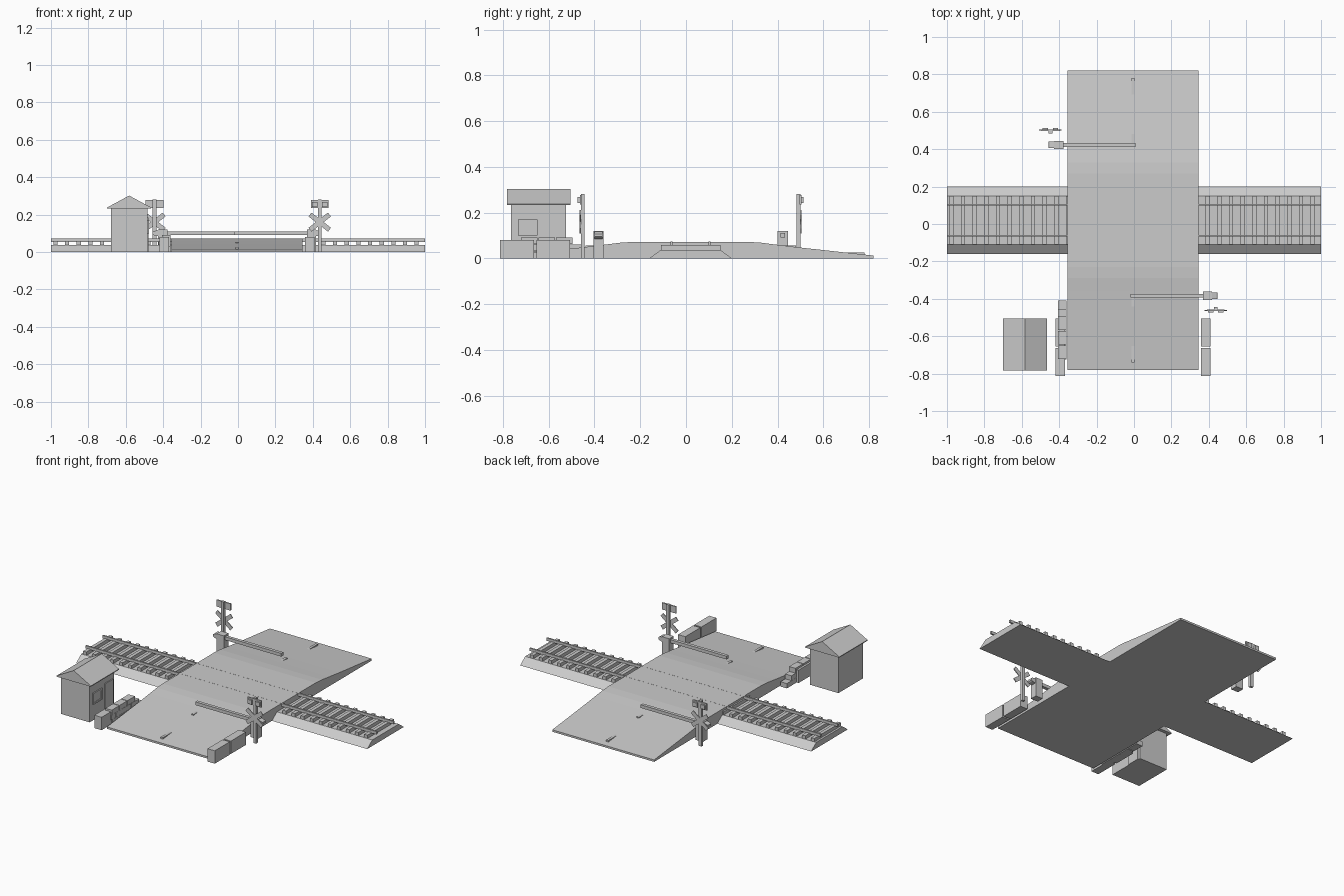
import bpy, bmesh, math
from mathutils import Matrix, Vector

old = bpy.data.objects.get("Cube")
if old:
    bpy.data.objects.remove(old, do_unlink=True)

CX, CY = -0.005, 0.02   # centre of the crossing

grey = bpy.data.materials.new("plain_grey")
grey.use_nodes = True
grey.diffuse_color = (0.6, 0.6, 0.6, 1)
grey.node_tree.nodes["Principled BSDF"].inputs["Base Color"].default_value = (0.6, 0.6, 0.6, 1)


def finish(name, bm, matrix=None):
    if matrix:
        bm.transform(matrix)
    bmesh.ops.recalc_face_normals(bm, faces=bm.faces)
    mesh = bpy.data.meshes.new(name)
    bm.to_mesh(mesh)
    bm.free()
    mesh.materials.append(grey)
    obj = bpy.data.objects.new(name, mesh)
    bpy.context.collection.objects.link(obj)
    return obj


def add_box(bm, x, y, z, spin=0):
    """Box from three (min, max) ranges, optionally spun about y."""
    size = [b - a for a, b in (x, y, z)]
    mid = Vector([(a + b) / 2 for a, b in (x, y, z)])
    m = Matrix.Translation(mid) @ Matrix.Rotation(spin, 4, 'Y') @ Matrix.Diagonal((*size, 1))
    bmesh.ops.create_cube(bm, size=1, matrix=m)


def boxes(name, items, matrix=None):
    bm = bmesh.new()
    for item in items:
        add_box(bm, *item)
    return finish(name, bm, matrix)


def prism(name, profile, axis, lo, hi, matrix=None):
    """Extrude a 2D profile (across, z) along x or y."""
    bm = bmesh.new()
    put = (lambda a, z: (lo, a, z)) if axis == 'x' else (lambda a, z: (a, lo, z))
    face = bm.faces.new([bm.verts.new(put(a, z)) for a, z in profile])
    out = bmesh.ops.extrude_face_region(bm, geom=[face])
    step = Vector((hi - lo, 0, 0)) if axis == 'x' else Vector((0, hi - lo, 0))
    bmesh.ops.translate(bm, vec=step, verts=[v for v in out["geom"] if isinstance(v, bmesh.types.BMVert)])
    return finish(name, bm, matrix)


# Road hump with a gentle crown
half = [(0.8, 0), (0.8, 0.012), (0.48, 0.047), (0.38, 0.059), (0.31, 0.068), (0.25, 0.072)]
road = [(CY + d, z) for d, z in half] + [(CY - d, z) for d, z in reversed(half)]
prism("road", road, 'x', CX - 0.35, CX + 0.35)

# Lane dashes, level plates that sink into the slope
boxes("lane_dashes", [((-0.013, 0.003), sorted((CY + s * (end - 0.12), CY + s * end)), (top - 0.01, top))
                      for s in (-1, 1) for end, top in ((0.46, 0.055), (0.76, 0.026))])

# Railway bed, sleepers and rails
bed = [(CY - 0.18, 0), (CY + 0.18, 0), (CY + 0.13, 0.037), (CY - 0.13, 0.037)]
prism("track_bed", bed, 'x', -1, 1)
boxes("sleepers", [((x - 0.011, x + 0.011), (CY - 0.13, CY + 0.13), (0.03, 0.058))
                   for x in (-0.976 + 0.0623 * i for i in range(32))])
boxes("rails", [((-1, 1), (CY + s * 0.083 - 0.005, CY + s * 0.083 + 0.005), (0.055, 0.0725))
                for s in (-1, 1)])

# Gate and signal, each repeated by a half turn about the crossing centre
half_turn = (Matrix.Translation((CX, CY, 0)) @ Matrix.Rotation(math.pi, 4, 'Z')
             @ Matrix.Translation((-CX, -CY, 0)))
for side, turn in (("front", Matrix()), ("back", half_turn)):
    gy = -0.383
    boxes(side + "_gate_post", [((0.368, 0.418), (gy - 0.022, gy + 0.022), (0, 0.12))], turn)
    weight = [(0.418, 0.085), (0.44, 0.09), (0.446, 0.095), (0.446, 0.107), (0.44, 0.112), (0.418, 0.117)]
    prism(side + "_gate_weight", weight, 'y', gy - 0.017, gy + 0.017, turn)
    boxes(side + "_gate_arm", [((a, b), (gy - 0.01, gy + 0.01), (0.09, 0.11))
                               for a, b in ((-0.018, 0.062), (0.062, 0.138), (0.138, 0.37))], turn)

    mx, my = 0.437, -0.452
    boxes(side + "_signal_mast", [((mx - 0.01, mx + 0.01), (my - 0.008, my + 0.008), (0, 0.282))], turn)
    boxes(side + "_crossbuck", [((mx - 0.066, mx + 0.066), (my - 0.013, my - 0.008), (0.147, 0.173), a)
                                for a in (math.radians(38), math.radians(-38))], turn)
    boxes(side + "_signal_plate", [((mx - 0.048, mx + 0.048), (my - 0.012, my - 0.004), (0.235, 0.277))], turn)
    boxes(side + "_signal_lamps", [((mx + s * 0.027 - 0.014, mx + s * 0.027 + 0.014),
                                    (my - 0.022, my - 0.01), (0.242, 0.268)) for s in (-1, 1)], turn)

# Guard blocks on both sides of the road
for side, s in (("left", 1), ("right", -1)):
    xs = sorted((CX + s * 0.364, CX + s * 0.414))
    boxes(side + "_guard_blocks", [(xs, (a, a + 0.148), (0, 0.08)) for a in (-0.812, -0.654)])

# Stepped stack of bricks, three courses
bricks = []
for row, end in enumerate((-0.41, -0.455, -0.495)):
    y = end
    while y > -0.70:
        bricks.append(((-0.406, -0.362), (max(y - 0.073, -0.725), y), (row * 0.031, row * 0.031 + 0.03)))
        y -= 0.077
boxes("brick_stack", bricks)

# Gatekeeper hut with gable roof, door and framed window
HX, HW = -0.582, 0.098
wall = [(HX - HW, 0), (HX + HW, 0), (HX + HW, 0.24), (HX, 0.285), (HX - HW, 0.24)]
prism("hut_walls", wall, 'y', -0.765, -0.525)
roof = [(HX - 0.118, 0.233), (HX + 0.118, 0.233), (HX + 0.118, 0.238), (HX, 0.302), (HX - 0.118, 0.238)]
prism("hut_roof", roof, 'y', -0.782, -0.505)
wx = HX + HW
boxes("hut_door", [((wx - 0.002, wx + 0.005), (-0.62, -0.54), (0, 0.185))])
boxes("hut_window_frame",
      [((wx - 0.002, wx + 0.007), (a, a + 0.01), (0.1, 0.17)) for a in (-0.735, -0.66)]
      + [((wx - 0.002, wx + 0.007), (-0.725, -0.66), (b, b + 0.01)) for b in (0.1, 0.16)])
boxes("hut_window_pane", [((wx - 0.002, wx + 0.003), (-0.727, -0.658), (0.108, 0.162))])
